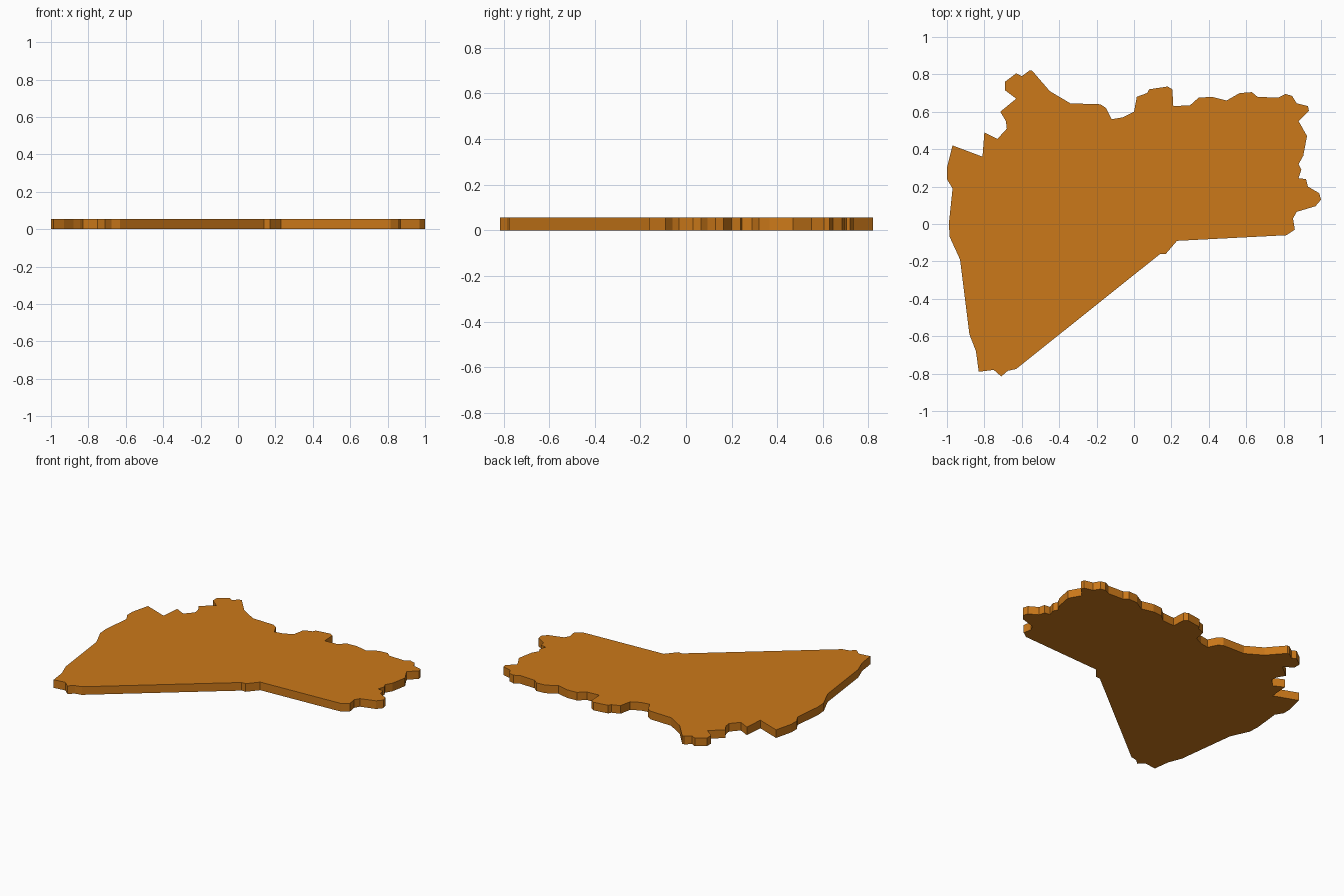
import bpy
import bmesh

THICKNESS = 0.055

# Outline of the plate, clockwise, one edge at a time
north_west = [(-0.97, 0.42), (-0.81, 0.36), (-0.80, 0.49), (-0.73, 0.455), (-0.68, 0.51),
              (-0.685, 0.55), (-0.715, 0.60), (-0.63, 0.67), (-0.69, 0.715), (-0.69, 0.76),
              (-0.63, 0.805), (-0.60, 0.79), (-0.56, 0.82), (-0.545, 0.82)]
north = [(-0.45, 0.71), (-0.34, 0.645), (-0.18, 0.64), (-0.15, 0.62), (-0.12, 0.56),
         (-0.06, 0.57), (0.0, 0.60), (0.015, 0.68), (0.07, 0.70), (0.08, 0.72),
         (0.18, 0.735), (0.205, 0.72), (0.21, 0.63), (0.30, 0.635), (0.345, 0.675),
         (0.415, 0.68), (0.495, 0.66), (0.565, 0.70), (0.63, 0.705), (0.66, 0.68),
         (0.77, 0.675), (0.81, 0.695), (0.845, 0.685)]
east = [(0.87, 0.645), (0.93, 0.63), (0.935, 0.605), (0.88, 0.55), (0.925, 0.47),
        (0.905, 0.365), (0.88, 0.32), (0.895, 0.29), (0.88, 0.245), (0.92, 0.24),
        (0.93, 0.20), (0.99, 0.165), (1.0, 0.13), (0.97, 0.095), (0.87, 0.065),
        (0.85, 0.03), (0.86, -0.03), (0.815, -0.06)]
south_west = [(0.23, -0.09), (0.17, -0.16), (0.14, -0.16), (-0.63, -0.775), (-0.675, -0.785),
              (-0.71, -0.815), (-0.75, -0.78), (-0.83, -0.79), (-0.845, -0.68),
              (-0.88, -0.59), (-0.91, -0.35), (-0.93, -0.19), (-0.985, -0.07),
              (-0.99, 0.0), (-0.97, 0.19), (-1.0, 0.24), (-1.0, 0.30)]
outline = north_west + north + east + south_west

# Flat profile extruded upwards into a solid plate
bm = bmesh.new()
base = bm.faces.new([bm.verts.new((x, y, 0)) for x, y in outline])
top = bmesh.ops.extrude_face_region(bm, geom=[base], use_keep_orig=True)
bmesh.ops.translate(bm, vec=(0, 0, THICKNESS),
                    verts=[v for v in top["geom"] if isinstance(v, bmesh.types.BMVert)])
bmesh.ops.recalc_face_normals(bm, faces=bm.faces)

mesh = bpy.data.meshes.new("map_plate")
bm.to_mesh(mesh)
bm.free()
plate = bpy.data.objects.new("map_plate", mesh)
bpy.context.collection.objects.link(plate)

# Orange finish
orange = bpy.data.materials.new("orange")
orange.diffuse_color = (0.60, 0.19, 0.01, 1)
mesh.materials.append(orange)
